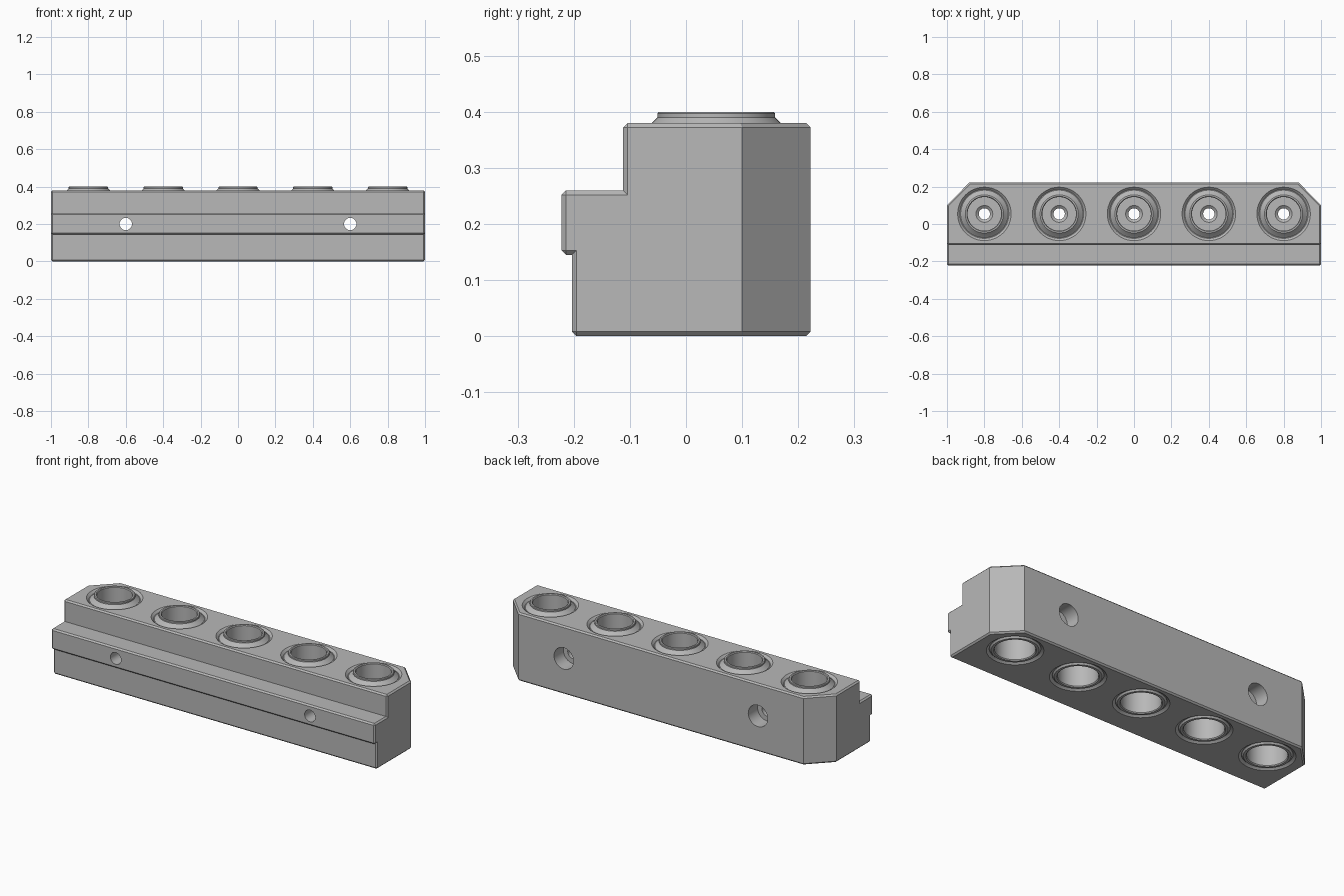
import bpy, bmesh, math
from mathutils import Vector, Matrix

cube = bpy.data.objects.get("Cube")
if cube:
    bpy.data.objects.remove(cube, do_unlink=True)

GREY = (0.48, 0.48, 0.48, 1)
metal = bpy.data.materials.new("plain grey metal")
metal.use_nodes = True
metal.diffuse_color = GREY
for node in metal.node_tree.nodes:
    if node.type == 'BSDF_PRINCIPLED':
        node.inputs["Base Color"].default_value = GREY


def make_object(name, bm):
    bmesh.ops.recalc_face_normals(bm, faces=bm.faces)
    mesh = bpy.data.meshes.new(name)
    bm.to_mesh(mesh)
    bm.free()
    mesh.materials.append(metal)
    obj = bpy.data.objects.new(name, mesh)
    bpy.context.collection.objects.link(obj)
    return obj


def lathe(name, profile, closed, matrix, steps=48):
    """Turn a (radius, height) profile around the z axis."""
    bm = bmesh.new()
    verts = [bm.verts.new((r, 0, z)) for r, z in profile]
    pairs = list(zip(verts, verts[1:]))
    if closed:
        pairs.append((verts[-1], verts[0]))
    edges = [bm.edges.new(p) for p in pairs]
    bmesh.ops.spin(bm, geom=verts + edges, cent=(0, 0, 0), axis=(0, 0, 1),
                   angle=math.tau, steps=steps)
    bmesh.ops.remove_doubles(bm, verts=bm.verts, dist=0.0001)
    bmesh.ops.transform(bm, matrix=matrix, verts=bm.verts)
    return make_object(name, bm)


def activate(obj):
    bpy.ops.object.select_all(action='DESELECT')
    obj.select_set(True)
    bpy.context.view_layer.objects.active = obj


def smooth(obj):
    activate(obj)
    bpy.ops.object.shade_smooth_by_angle(angle=math.radians(30))


# Stepped block: side profile (y, z) swept along x
side = [(-.203, 0), (-.203, .145), (-.222, .145), (-.222, .26),
        (-.112, .26), (-.112, .38), (.222, .38), (.222, 0)]
bm = bmesh.new()
end = bm.faces.new([bm.verts.new((-1, y, z)) for y, z in side])
swept = bmesh.ops.extrude_face_region(bm, geom=[end], use_keep_orig=True)
bmesh.ops.translate(bm, vec=(2, 0, 0),
                    verts=[v for v in swept["geom"] if isinstance(v, bmesh.types.BMVert)])

# Cut off both back corners
for s in (-1, 1):
    cut = bmesh.ops.bisect_plane(
        bm, geom=bm.verts[:] + bm.edges[:] + bm.faces[:], clear_outer=True,
        plane_co=(s, .1, 0), plane_no=Vector((s * .122, .12, 0)))
    rim = [e for e in cut["geom_cut"] if isinstance(e, bmesh.types.BMEdge)]
    bmesh.ops.contextual_create(bm, geom=rim)

# Small chamfers on the square outer edges
bmesh.ops.recalc_face_normals(bm, faces=bm.faces)
sharp = [e for e in bm.edges if len(e.link_faces) == 2 and e.is_convex
         and e.calc_face_angle() > math.radians(60)]
bmesh.ops.bevel(bm, geom=sharp, offset=.008, segments=1, affect='EDGES',
                clamp_overlap=True)
block = make_object("block", bm)

# Socket bores and counterbored screw holes
cutters = []
for i in range(5):
    place = Matrix.Translation((-.8 + .4 * i, .054, 0))
    cutters.append(lathe("socket_cutter", [
        (0, -.01), (.15, -.01), (.135, .005), (.125, .01), (.125, .368),
        (.131, .368), (.153, .39), (0, .39)], False, place))
    # Turned socket insert with a raised rim and a stepped through bore
    insert = lathe("socket_insert", [
        (.127, .369), (.122, .373), (.105, .39), (.105, .397), (.102, .4),
        (.094, .4), (.09, .396), (.09, .2), (.045, .2), (.03, .188),
        (.03, .16), (.1, .16), (.1, .006), (.104, .001), (.117, .001),
        (.122, .008), (.127, .01)], True, place)
    smooth(insert)

for x in (-.6, .6):
    place = Matrix.Translation((x, 0, .2)) @ Matrix.Rotation(-math.pi / 2, 4, 'X')
    cutters.append(lathe("screw_cutter", [
        (0, -.3), (.033, -.3), (.033, .14), (.06, .14), (.06, .3), (0, .3)],
        False, place, 32))

for cutter in cutters:
    activate(block)
    mod = block.modifiers.new("hole", 'BOOLEAN')
    mod.operation = 'DIFFERENCE'
    mod.solver = 'EXACT'
    mod.object = cutter
    bpy.ops.object.modifier_apply(modifier=mod.name)
    bpy.data.objects.remove(cutter, do_unlink=True)
smooth(block)
